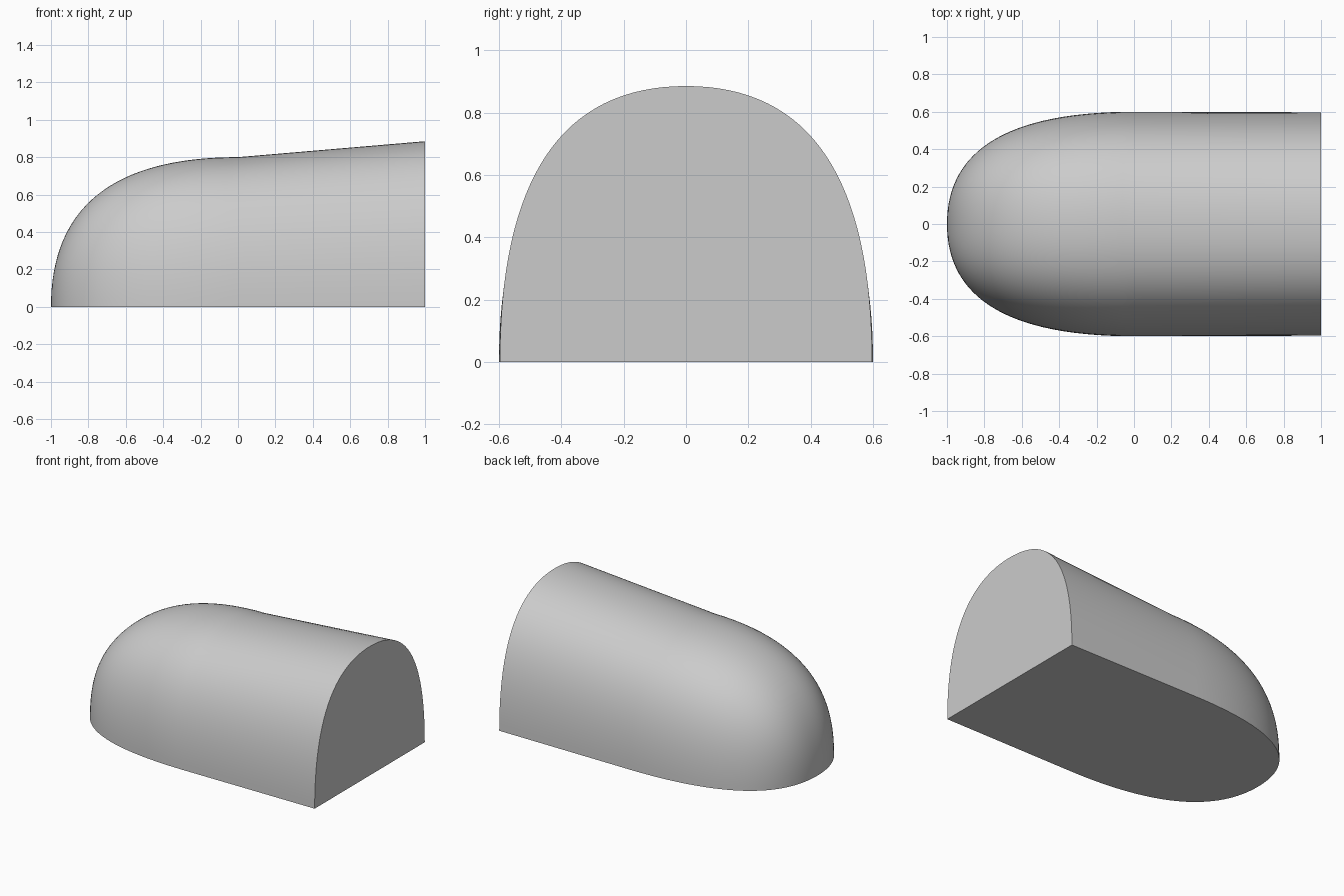
import bpy, bmesh, math

if "Cube" in bpy.data.objects:
    bpy.data.objects.remove(bpy.data.objects["Cube"])

NOSE_STEPS, ARC_STEPS = 32, 32
HALF_WIDTH, HEIGHT = 0.6, 0.8
END_HALF_WIDTH, END_HEIGHT = 0.597, 0.885


def full_curve(t):
    """Quarter of a full, parabolic round: (0, 1) at t = 0 to (1, 0) at t = 1."""
    return 1 - (1 - t) ** 2, 1 - t * t


def arch(bm, x, half_width, height):
    """Arched section across the body, from the -y foot to the +y foot."""
    ring = []
    for i in range(-ARC_STEPS, ARC_STEPS + 1):
        y, z = full_curve(abs(i) / ARC_STEPS)
        ring.append(bm.verts.new((x, math.copysign(y, i) * half_width, z * height)))
    return ring


grey = bpy.data.materials.new("plain grey")
grey.use_nodes = True
colour = (0.6, 0.6, 0.6, 1)
grey.diffuse_color = colour
grey.node_tree.nodes["Principled BSDF"].inputs["Base Color"].default_value = colour

bm = bmesh.new()

# Rounded nose sections, then the straight rising tail
tip = bm.verts.new((-1, 0, 0))
rings = []
for i in range(1, NOSE_STEPS + 1):
    x, size = full_curve(1 - i / NOSE_STEPS)
    rings.append(arch(bm, -x, HALF_WIDTH * size, HEIGHT * size))
rings.append(arch(bm, 1, END_HALF_WIDTH, END_HEIGHT))

# Skin
for a, b in zip(rings[0], rings[0][1:]):
    bm.faces.new((tip, a, b))
for r, s in zip(rings, rings[1:]):
    for i in range(len(r) - 1):
        bm.faces.new((r[i], s[i], s[i + 1], r[i + 1]))

# Flat end and flat underside
bm.faces.new(rings[-1])
bm.faces.new([tip] + [r[0] for r in rings] + [r[-1] for r in reversed(rings)])
bmesh.ops.recalc_face_normals(bm, faces=bm.faces)

mesh = bpy.data.meshes.new("rounded_body")
bm.to_mesh(mesh)
bm.free()
mesh.materials.append(grey)
body = bpy.data.objects.new("rounded_body", mesh)
bpy.context.collection.objects.link(body)

bpy.context.view_layer.objects.active = body
body.select_set(True)
bpy.ops.object.shade_smooth_by_angle(angle=math.radians(35))
